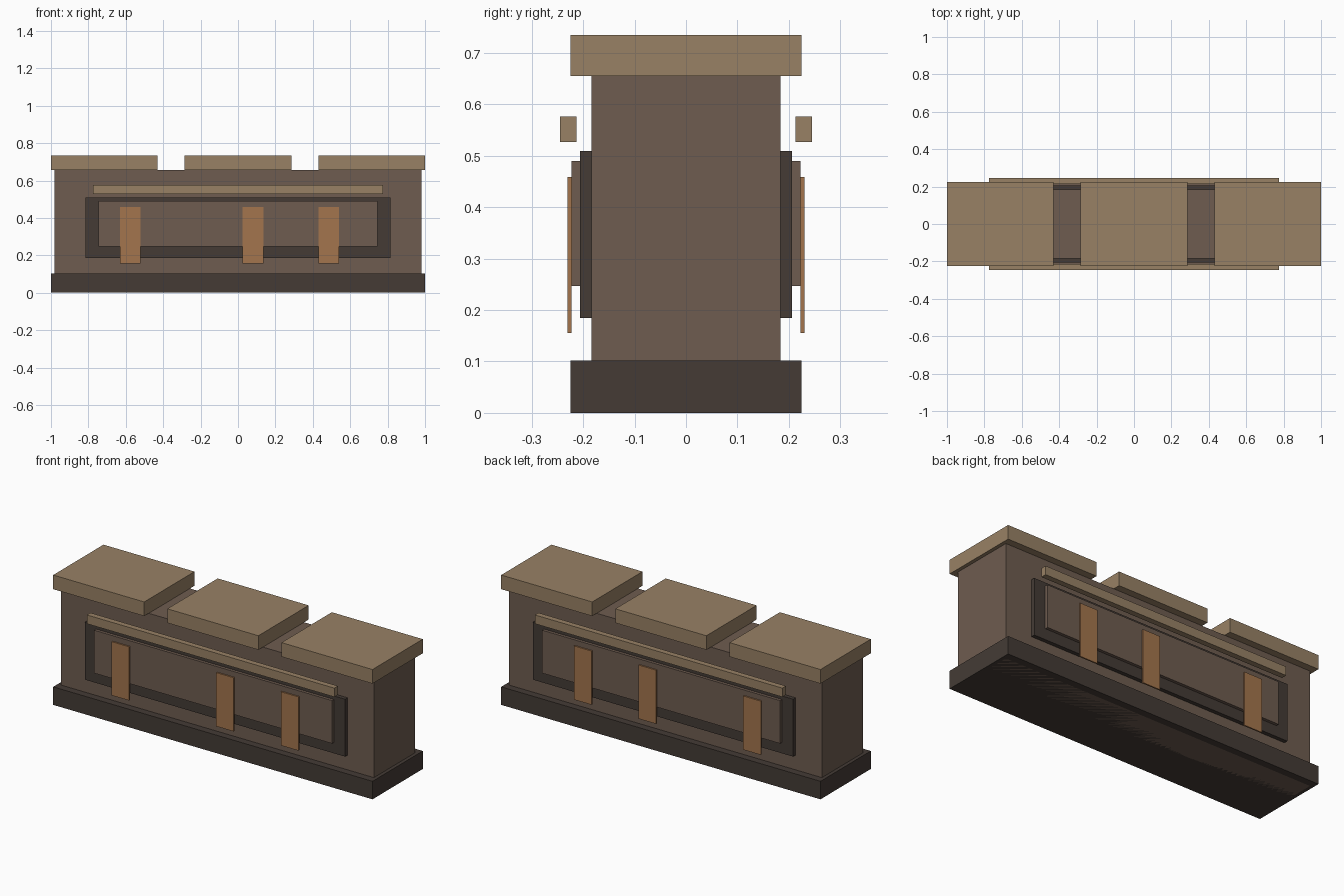
import bpy

if "Cube" in bpy.data.objects:
    bpy.data.objects.remove(bpy.data.objects["Cube"])


def material(name, rgb):
    m = bpy.data.materials.new(name)
    m.diffuse_color = (*rgb, 1)
    m.use_nodes = True
    m.node_tree.nodes["Principled BSDF"].inputs["Base Color"].default_value = m.diffuse_color
    return m


DARK = material("dark_stone", (0.058, 0.044, 0.036))
BROWN = material("brown_stone", (0.156, 0.107, 0.080))
TAN = material("tan_stone", (0.314, 0.220, 0.130))
COPPER = material("copper", (0.366, 0.178, 0.074))


def box(name, x, y, z, mat):
    """Box from (min, max) ranges on each axis."""
    lo, hi = zip(x, y, z)
    bpy.ops.mesh.primitive_cube_add(size=1, location=[(a + b) / 2 for a, b in zip(lo, hi)])
    o = bpy.context.object
    o.name = name
    o.scale = [b - a for a, b in zip(lo, hi)]
    bpy.ops.object.transform_apply(location=False, rotation=False, scale=True)
    o.data.materials.append(mat)
    return o


# Plinth and wall body
box("plinth", (-1, 1), (-0.225, 0.225), (0, 0.102), DARK)
box("wall_body", (-0.98, 0.98), (-0.184, 0.184), (0, 0.655), BROWN)

# Three cap blocks along the top
for i, cx in enumerate((-0.715, 0, 0.715)):
    box(f"cap_block_{i + 1}", (cx - 0.285, cx + 0.285), (-0.225, 0.225), (0.655, 0.735), TAN)

# Panel, rail and straps, repeated on the front and back faces
for side, s in (("front", -1), ("back", 1)):
    def depth(a, b):
        return tuple(sorted((s * a, s * b)))

    box(f"{side}_panel_backing", (-0.815, 0.815), depth(0.182, 0.206), (0.185, 0.51), DARK)
    box(f"{side}_panel", (-0.745, 0.745), depth(0.204, 0.223), (0.247, 0.49), BROWN)
    box(f"{side}_rail", (-0.775, 0.775), depth(0.213, 0.245), (0.527, 0.577), TAN)
    for i, cx in enumerate((-0.575, 0.08, 0.485)):
        box(f"{side}_strap_{i + 1}", (cx - 0.055, cx + 0.055), depth(0.223, 0.231), (0.155, 0.459), COPPER)
